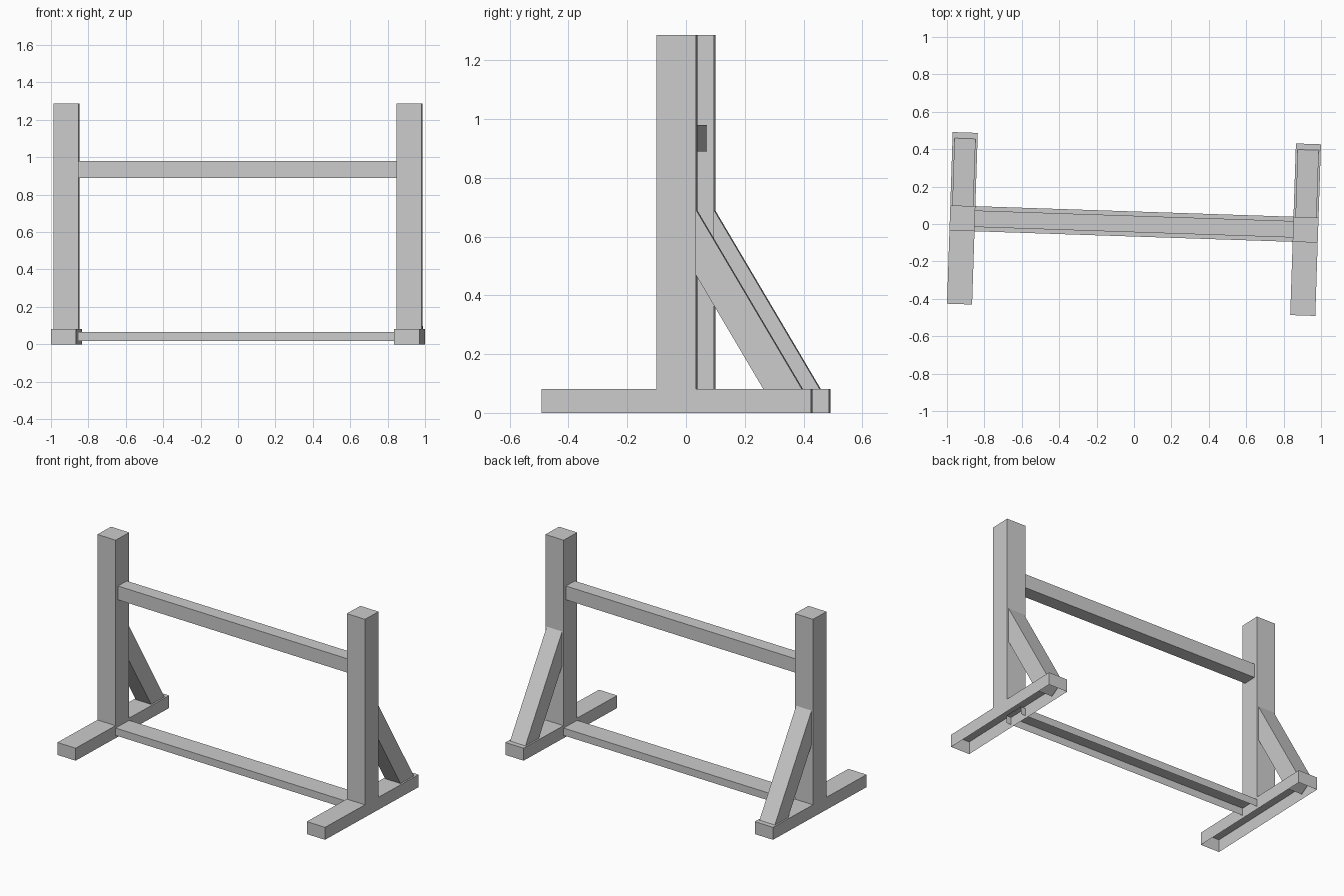
import bpy, bmesh, math
from mathutils import Matrix, Vector

if "Cube" in bpy.data.objects:
    bpy.data.objects.remove(bpy.data.objects["Cube"])

# The whole stand is turned slightly about the vertical axis
TURN = Matrix.Rotation(math.radians(-1.9), 4, 'Z')


def beam(name, centre, size, tilt=0.0, open_dirs=()):
    """Box beam, tilted about x, with the faces towards open_dirs removed."""
    bm = bmesh.new()
    bmesh.ops.create_cube(bm, size=1.0)
    bm.normal_update()
    gone = [f for f in bm.faces
            if any(f.normal.dot(Vector(d)) > 0.9 for d in open_dirs)]
    bmesh.ops.delete(bm, geom=gone, context='FACES')
    bmesh.ops.scale(bm, vec=size, verts=bm.verts)
    mesh = bpy.data.meshes.new(name)
    bm.to_mesh(mesh)
    bm.free()
    obj = bpy.data.objects.new(name, mesh)
    bpy.context.collection.objects.link(obj)
    obj.matrix_world = TURN @ Matrix.Translation(centre) @ Matrix.Rotation(tilt, 4, 'X')
    return obj


DOWN, LEFT, RIGHT = (0, 0, -1), (-1, 0, 0), (1, 0, 0)
X = 0.918          # distance of each side frame from the middle
W = 0.134          # timber width of feet and posts
FOOT_H, TOP = 0.081, 1.286

# Brace: square timber whose upper edge runs from post to foot
upper, lower, thick = Vector((0, 0.067, 0.69)), Vector((0, 0.427, 0.081)), 0.113
run = lower - upper
under = Vector((0, run.z, -run.y)).normalized()
brace_mid = (upper + lower) / 2 + under * thick / 2
brace_tilt = math.atan2(-run.y, run.z) - math.pi

for side, s in (("left", -1), ("right", 1)):
    # Hollow foot, open underneath
    beam(f"{side}_foot", (s * X, 0, FOOT_H / 2), (W, 0.918, FOOT_H), open_dirs=[DOWN])
    # Upright post standing on the foot
    beam(f"{side}_post", (s * X, 0, (FOOT_H + TOP) / 2), (W, W, TOP - FOOT_H),
         open_dirs=[DOWN])
    # Diagonal brace behind the post
    beam(f"{side}_brace", Vector((s * X, 0, 0)) + brace_mid,
         (thick, thick, run.length), tilt=brace_tilt)

# Upper cross rail between the posts
beam("upper_rail", (0, 0, 0.935), (2 * X - W, 0.088, 0.09), open_dirs=[LEFT, RIGHT])
# Lower cross rail, an open channel reaching just inside the feet
beam("lower_rail", (0, 0, 0.042), (1.77, W, 0.048), open_dirs=[DOWN, LEFT, RIGHT])
